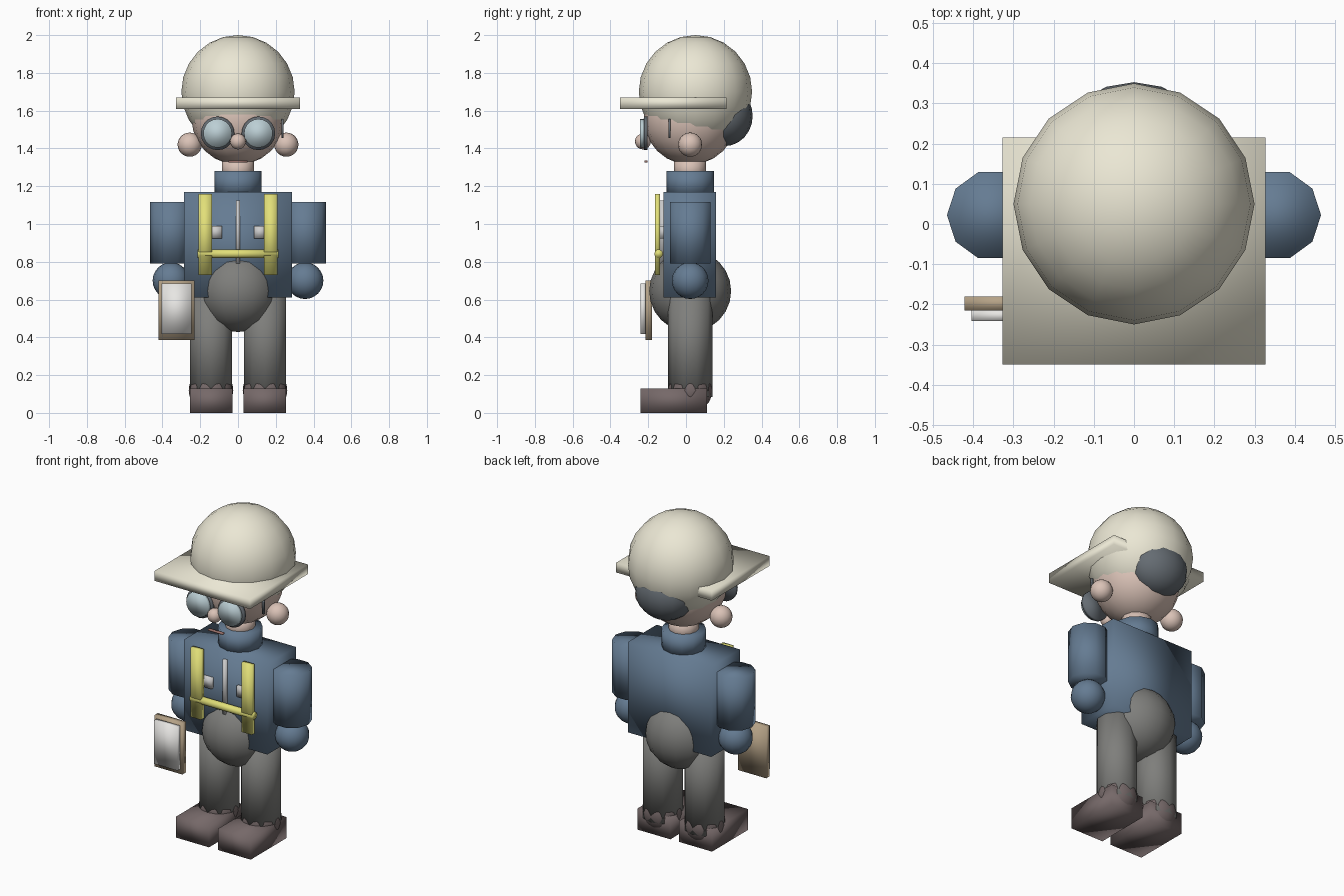
import bpy, bmesh
from math import radians
from mathutils import Matrix, Vector

if "Cube" in bpy.data.objects:
    bpy.data.objects.remove(bpy.data.objects["Cube"])


def material(name, rgb):
    m = bpy.data.materials.new(name)
    m.diffuse_color = (*rgb, 1)
    m.use_nodes = True
    m.node_tree.nodes["Principled BSDF"].inputs["Base Color"].default_value = m.diffuse_color
    return m


CREAM = material("cream", (0.83, 0.80, 0.66))
SKIN = material("skin", (0.70, 0.54, 0.47))
BLUE = material("blue", (0.13, 0.20, 0.29))
GREY = material("trouser_grey", (0.21, 0.21, 0.20))
DARK = material("dark_grey", (0.13, 0.15, 0.17))
BROWN = material("shoe_brown", (0.18, 0.14, 0.14))
YELLOW = material("yellow", (0.76, 0.74, 0.19))
SILVER = material("silver", (0.55, 0.55, 0.55))
GLASS = material("glass", (0.50, 0.62, 0.66))
TAN = material("tan", (0.46, 0.36, 0.24))
PAPER = material("paper", (0.80, 0.79, 0.77))
LIP = material("lip", (0.35, 0.18, 0.16))


def finish(name, bm, loc, mat):
    mesh = bpy.data.meshes.new(name)
    for f in bm.faces:
        f.smooth = True
    bm.to_mesh(mesh)
    bm.free()
    mesh.materials.append(mat)
    obj = bpy.data.objects.new(name, mesh)
    obj.location = loc
    bpy.context.collection.objects.link(obj)
    return obj


def box(name, x, y, z, mat):
    """Box from (min, max) pairs."""
    bm = bmesh.new()
    size = [b - a for a, b in (x, y, z)]
    bmesh.ops.create_cube(bm, size=1, matrix=Matrix.Diagonal((*size, 1)))
    return finish(name, bm, Vector([(a + b) / 2 for a, b in (x, y, z)]), mat)


def ball(name, loc, radii, mat, segments=16, rings=12):
    bm = bmesh.new()
    if not isinstance(radii, tuple):
        radii = (radii,) * 3
    bmesh.ops.create_uvsphere(bm, u_segments=segments, v_segments=rings,
                              radius=1, matrix=Matrix.Diagonal((*radii, 1)))
    return finish(name, bm, loc, mat)


def cylinder(name, loc, r, depth, mat, sides=12, axis="Z", spin=0):
    bm = bmesh.new()
    turn = {"Z": Matrix(), "Y": Matrix.Rotation(radians(90), 4, "X"),
            "X": Matrix.Rotation(radians(90), 4, "Y")}[axis]
    bmesh.ops.create_cone(bm, cap_ends=True, segments=sides, radius1=r, radius2=r,
                          depth=depth, matrix=turn @ Matrix.Rotation(radians(spin), 4, "Z"))
    return finish(name, bm, loc, mat)


def span(s, a, b):
    """Mirror an x range to side s."""
    return tuple(sorted((s * a, s * b)))


Y = 0.022  # body axis

# Head and helmet
ball("head", (0, Y, 1.56), 0.246, SKIN)
ball("helmet_dome", (0, 0.05, 1.70), 0.30, CREAM, 16, 12)
box("helmet_brim", (-0.327, 0.327), (-0.35, 0.215), (1.61, 1.67), CREAM)
ball("hair", (0, 0.203, 1.572), (0.18, 0.15, 0.16), DARK)
ball("nose", (0, -0.228, 1.437), 0.042, SKIN)
box("mouth", (-0.05, 0.05), (-0.22, -0.204), (1.326, 1.336), LIP)
cylinder("neck", (0, Y, 1.29), 0.085, 0.12, SKIN)
box("glasses_temple", (0.229, 0.241), (-0.092, -0.082), (1.455, 1.555), DARK)

# Torso
box("torso", (-0.285, 0.285), (-0.12, 0.16), (0.612, 1.17), BLUE)
cylinder("collar", (0, Y, 1.215), 0.125, 0.13, BLUE)
ball("hips", (0, Y, 0.645), 0.217, GREY)
box("zipper", (-0.011, 0.011), (-0.137, -0.11), (0.79, 1.125), SILVER)
cylinder("harness_bar", (0, -0.145, 0.842), 0.023, 0.43, YELLOW, 10, "X")

# Paired parts
for s, side in ((-1, "left"), (1, "right")):
    ball(f"ear_{side}", (s * 0.256, Y, 1.42), 0.064, SKIN)
    cylinder(f"glasses_rim_{side}", (s * 0.108, -0.213, 1.48), 0.089, 0.02, DARK, 20, "Y")
    cylinder(f"glasses_lens_{side}", (s * 0.108, -0.231, 1.48), 0.076, 0.024, GLASS, 20, "Y")
    box(f"harness_strap_{side}", span(s, 0.138, 0.21), (-0.165, -0.137), (0.73, 1.158), YELLOW)
    box(f"buckle_{side}", span(s, 0.085, 0.15), (-0.137, -0.11), (0.923, 0.99), SILVER)
    cylinder(f"arm_{side}", (s * 0.353, Y, 0.953), 0.1125, 0.325, BLUE, 10, "Z", 90)
    ball(f"hand_{side}", (s * 0.355, Y, 0.70), 0.097, BLUE)
    cylinder(f"leg_{side}", (s * 0.143, Y, 0.37), 0.117, 0.57, GREY, 10)
    ball(f"ankle_{side}", (s * 0.143, Y, 0.12), 0.118, BROWN)
    box(f"shoe_{side}", span(s, 0.03, 0.255), (-0.24, 0.11), (0, 0.13), BROWN)

# Clipboard
box("clipboard", (-0.422, -0.23), (-0.215, -0.18), (0.387, 0.702), TAN)
box("clipboard_paper", (-0.405, -0.245), (-0.242, -0.213), (0.417, 0.685), PAPER)
